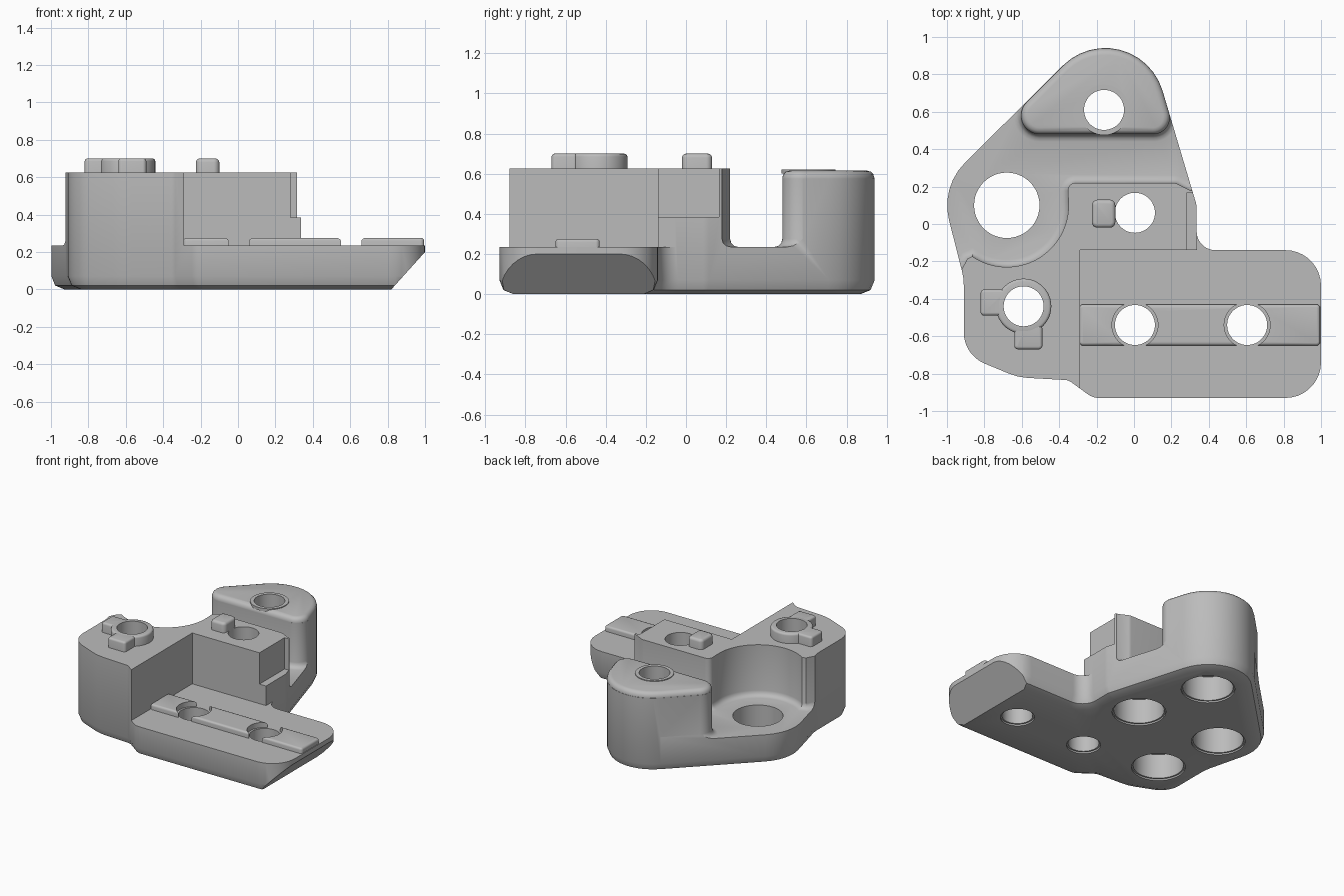
import bpy, bmesh
from math import radians, pi, sin, cos, tan, atan2
from mathutils import Vector, Matrix

cube = bpy.data.objects.get("Cube")
if cube:
    bpy.data.objects.remove(cube, do_unlink=True)

grey = bpy.data.materials.new("plain_grey")
grey.use_nodes = True
grey.diffuse_color = (0.5, 0.5, 0.5, 1)
grey.node_tree.nodes["Principled BSDF"].inputs["Base Color"].default_value = (0.5, 0.5, 0.5, 1)


def rounded(corners):
    """Outline from (x, y, radius) corners, each radius turned into an arc."""
    out, n = [], len(corners)
    for i, (x, y, r) in enumerate(corners):
        p = Vector((x, y))
        if r == 0:
            out.append(p)
            continue
        d1 = (Vector(corners[i - 1][:2]) - p).normalized()
        d2 = (Vector(corners[(i + 1) % n][:2]) - p).normalized()
        half = d1.angle(d2) / 2
        centre = p + (d1 + d2).normalized() * r / sin(half)
        start = p + d1 * r / tan(half) - centre
        a0 = atan2(start.y, start.x)
        sweep = pi - 2 * half
        if d1.x * d2.y - d1.y * d2.x > 0:
            sweep = -sweep
        steps = max(2, round(abs(sweep) / radians(10)))
        for k in range(steps + 1):
            a = a0 + sweep * k / steps
            out.append(centre + Vector((r * cos(a), r * sin(a))))
    return out


def circle(x, y, r, a0=0, a1=360, n=48):
    return [(x + r * cos(radians(a0 + (a1 - a0) * k / n)),
             y + r * sin(radians(a0 + (a1 - a0) * k / n))) for k in range(n)]


def rect(x0, x1, y0, y1, r=0):
    return rounded([(x0, y0, r), (x1, y0, r), (x1, y1, r), (x0, y1, r)])


def inset(pts, d):
    """Moves a counter-clockwise outline inwards by d, with mitred corners."""
    out, n = [], len(pts)
    for i in range(n):
        p = Vector(pts[i])
        e1 = (p - Vector(pts[i - 1])).normalized()
        e2 = (Vector(pts[(i + 1) % n]) - p).normalized()
        n1, n2 = Vector((-e1.y, e1.x)), Vector((-e2.y, e2.x))
        out.append(p + (n1 + n2) * d / (1 + n1.dot(n2)))
    return out


def prism(name, pts, z0, z1, foot=0, top=0, steps=3, matrix=None):
    """Upright prism of a counter-clockwise outline, its rims optionally rounded."""
    levels = []
    for size, end, up in ((foot, z0, -1), (top, z1, 1)):
        arc = [pi / 2 * k / steps for k in range(steps + 1)] if size else [0]
        rim = [(size * (1 - cos(t)), end - up * size * (1 - sin(t))) for t in arc]
        levels += rim if up > 0 else rim[::-1]
    bm = bmesh.new()
    loops = [[bm.verts.new((p[0], p[1], z)) for p in inset(pts, d)] for d, z in levels]
    bm.faces.new(loops[0][::-1])
    bm.faces.new(loops[-1])
    for a, b in zip(loops, loops[1:]):
        for i in range(len(a)):
            bm.faces.new((a[i - 1], a[i], b[i], b[i - 1]))
    if matrix:
        bm.transform(matrix)
    mesh = bpy.data.meshes.new(name)
    bm.to_mesh(mesh)
    bm.free()
    ob = bpy.data.objects.new(name, mesh)
    bpy.context.collection.objects.link(ob)
    mesh.materials.append(grey)
    return ob


def activate(ob):
    bpy.ops.object.select_all(action='DESELECT')
    ob.select_set(True)
    bpy.context.view_layer.objects.active = ob


def cut(ob, *args, **kw):
    """Subtracts a temporary prism."""
    cutter = prism("cutter", *args, **kw)
    cutter.hide_render = True
    activate(ob)
    mod = ob.modifiers.new("cut", 'BOOLEAN')
    mod.operation, mod.solver, mod.object = 'DIFFERENCE', 'EXACT', cutter
    bpy.ops.object.modifier_apply(modifier=mod.name)
    bpy.data.objects.remove(cutter, do_unlink=True)


FLOOR, SHOULDER, BOSS, TOP = 0.235, 0.575, 0.615, 0.625
BORE, WIDE, DEPTH = 0.107, 0.175, 0.2
EYE, BOSS_HOLE, BLOCK_HOLE, RING_HOLE = (-0.68, 0.1), (-0.16, 0.61), (0.005, 0.06), (-0.59, -0.44)
ARM_HOLES = [(0.005, -0.54), (0.605, -0.54)]

# Full-height blank with a rounded lower rim
body = prism("bracket_body", rounded([
    (1, -.93, .19), (1, -.14, .19), (.335, -.14, .1), (.335, .1, .1), (0, 1.225, .32),
    (-1.034, .198, .32), (-.91, -.29, .3), (-.91, -.7, .18), (-.62, -.82, .3),
    (-.35, -.835, .06), (-.22, -.93, .1)]), 0, TOP, foot=.07, steps=2)

# Pocket between the block and the rear boss, with a filleted floor
eye_wall = [(x, y, 0) for x, y in circle(*EYE, .33, 236, 368, 28)]
cut(body, rounded([(-1.4, .882, 0), (-1.4, -.25, 0), (-.925, -.25, 0), (-.89, -.185, 0)] + eye_wall + [
    (-.355, .22, .04), (.22, .22, .05), (.3, .18, 0), (.6, .18, 0), (.6, .9, 0),
    (.098, .9, 0), (.223, .48, .09), (-.747, .48, .1), (-.345, .882, 0)]), FLOOR, 1, foot=.04)

# Low arm, side step, boss shoulder and sloped arm end
cut(body, [(-.29, -1.2), (1.2, -1.2), (1.2, .1), (.336, .1), (.336, -.14), (-.29, -.14)], FLOOR, 1.1)
cut(body, rect(.28, .6, -.3, .165), .385, 1.2)
cut(body, rect(-1.2, .8, .4, 1.2), SHOULDER, 1.2)
cut(body, [(.802, -.02), (1.3, -.02), (1.3, .3), (1.09, .3)], .05, 1.2,
    matrix=Matrix.Rotation(pi / 2, 4, 'X'))

# Bores: plain through the arm, counterbored from below elsewhere
for hole in [BOSS_HOLE, BLOCK_HOLE, RING_HOLE] + ARM_HOLES:
    cut(body, circle(*hole, BORE), -.1, 1)
cut(body, circle(*EYE, WIDE), -.1, 1)
for hole in [BOSS_HOLE, BLOCK_HOLE, RING_HOLE]:
    cut(body, circle(*hole, WIDE), -.1, DEPTH)

# Shallow relief around every hole underneath
for hole in [EYE, BOSS_HOLE, BLOCK_HOLE, RING_HOLE]:
    cut(body, circle(*hole, WIDE + .012), -.1, .012)
for hole in ARM_HOLES:
    cut(body, circle(*hole, BORE + .012), -.1, .012)

# Rounded cap of the boss and raised collars around two of the bores
cap = prism("boss_cap", rounded([(.222, .48, .09), (0, 1.225, .32), (-.745, .48, .1)]),
            SHOULDER, BOSS, top=.035)
collar = prism("boss_collar", circle(*BOSS_HOLE, .135), .6, .621)
ring = prism("locating_ring", circle(*RING_HOLE, .148), .6, .7, top=.015)
for part, hole in [(cap, BOSS_HOLE), (collar, BOSS_HOLE), (ring, RING_HOLE)]:
    cut(part, circle(*hole, BORE), 0, 1)
parts = [body, cap, collar, ring]

# Two keys beside the ring
for name, box in [("side_key", (-.82, -.68, -.49, -.35)), ("front_key", (-.64, -.49, -.67, -.54))]:
    key = prism(name, rect(*box, .02), .6, .7, top=.015)
    cut(key, circle(*RING_HOLE, .13), 0, 1)
    parts.append(key)

# Peg on the block
parts.append(prism("locating_peg", rect(-.225, -.1, -.02, .13, .03), .6, .7, top=.02))

# Raised strip along the arm, interrupted by the bores
strip = prism("arm_strip", rect(-.292, .995, -.65, -.43, .02), .215, .275, top=.015)
for hole in ARM_HOLES:
    cut(strip, circle(*hole, .123), 0, 1)
parts.append(strip)

for ob in parts:
    activate(ob)
    bpy.ops.object.shade_smooth_by_angle(angle=radians(35))
